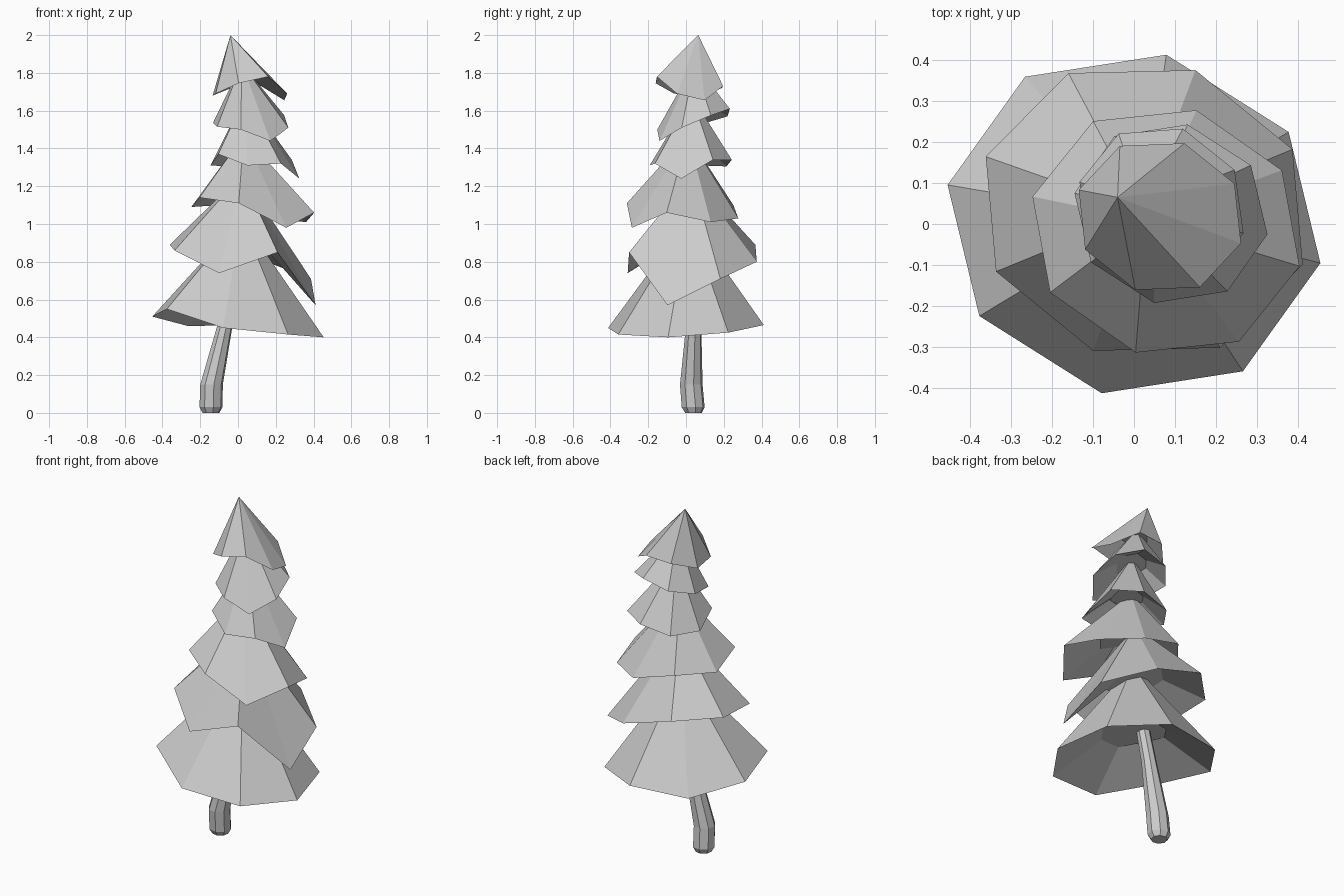
import bpy
from math import cos, sin, radians, pi
from mathutils import Vector

if "Cube" in bpy.data.objects:
    bpy.data.objects.remove(bpy.data.objects["Cube"])


def make_object(name, verts, faces):
    mesh = bpy.data.meshes.new(name)
    mesh.from_pydata([tuple(v) for v in verts], [], faces)
    mesh.update()
    obj = bpy.data.objects.new(name, mesh)
    bpy.context.collection.objects.link(obj)
    return obj


def band(a, b, n):
    """Quads joining the ring starting at index a to the one at index b."""
    return [(a + i, a + (i + 1) % n, b + (i + 1) % n, b + i) for i in range(n)]


def branch_tier(name, centre, radii, phase, heights, apex):
    """Uneven, slightly skewed eight-sided cone with a hollowed underside."""
    n, apex = 8, Vector(apex)
    rim = []
    for i, z in enumerate(heights):
        a = radians(phase) + i * pi / 4
        dy = radii[1] * sin(a)
        rim.append(Vector((centre[0] + radii[0] * cos(a) - 0.06 * dy, centre[1] + dy, z)))
    mid = sum(rim, Vector()) / n
    core = mid.lerp(apex, 0.28)
    inner = [core + (p - mid) * 0.4 for p in rim]
    faces = [(i, (i + 1) % n, 2 * n) for i in range(n)]
    faces += band(n, 0, n)
    faces.append(tuple(reversed(range(n, 2 * n))))
    make_object(name, rim + inner + [apex], faces)


# Foliage, bottom to top: centre, radii, phase, rim heights (from +x counter-clockwise), apex
tiers = [
    ((0, 0), (0.46, 0.423), -13,
     (0.40, 0.425, 0.465, 0.46, 0.51, 0.55, 0.45, 0.415), (0.02, 0.015, 1.03)),
    ((0.025, 0.033), (0.405, 0.366), -21,
     (0.57, 0.71, 0.80, 0.89, 0.89, 0.86, 0.74, 0.85), (0.02, 0.03, 1.26)),
    ((0.078, -0.018), (0.333, 0.307), -16,
     (1.06, 1.01, 1.03, 1.10, 1.09, 1.14, 1.11, 0.98), (0.03, 0.01, 1.47)),
    ((0.09, 0.025), (0.238, 0.223), -13,
     (1.24, 1.34, 1.34, 1.305, 1.31, 1.37, 1.31, 1.32), (0.04, 0.03, 1.68)),
    ((0.067, 0.04), (0.206, 0.202), -18,
     (1.51, 1.575, 1.61, 1.57, 1.535, 1.515, 1.50, 1.44), (0.02, 0.045, 1.85)),
    ((0.063, 0.018), (0.206, 0.19), -20,
     (1.69, 1.655, 1.73, 1.72, 1.68, 1.69, 1.745, 1.78), (-0.04, 0.065, 2.0)),
]
for i, t in enumerate(tiers):
    branch_tier(f"branch_tier_{i + 1}", *t)

# Leaning trunk: x, y, z, radius of each ring
path = [(-0.143, 0.04, 0.0, 0.045), (-0.143, 0.038, 0.03, 0.062),
        (-0.14, 0.028, 0.15, 0.061), (-0.072, 0.04, 0.45, 0.042),
        (-0.02, 0.035, 0.70, 0.036)]
n = 8
verts = [(x + r * cos(k * pi / 4 + 0.2), y + r * sin(k * pi / 4 + 0.2), z)
         for x, y, z, r in path for k in range(n)]
faces = [f for j in range(len(path) - 1) for f in band(j * n, (j + 1) * n, n)]
faces += [tuple(reversed(range(n))), tuple(range(len(verts) - n, len(verts)))]
make_object("trunk", verts, faces)
